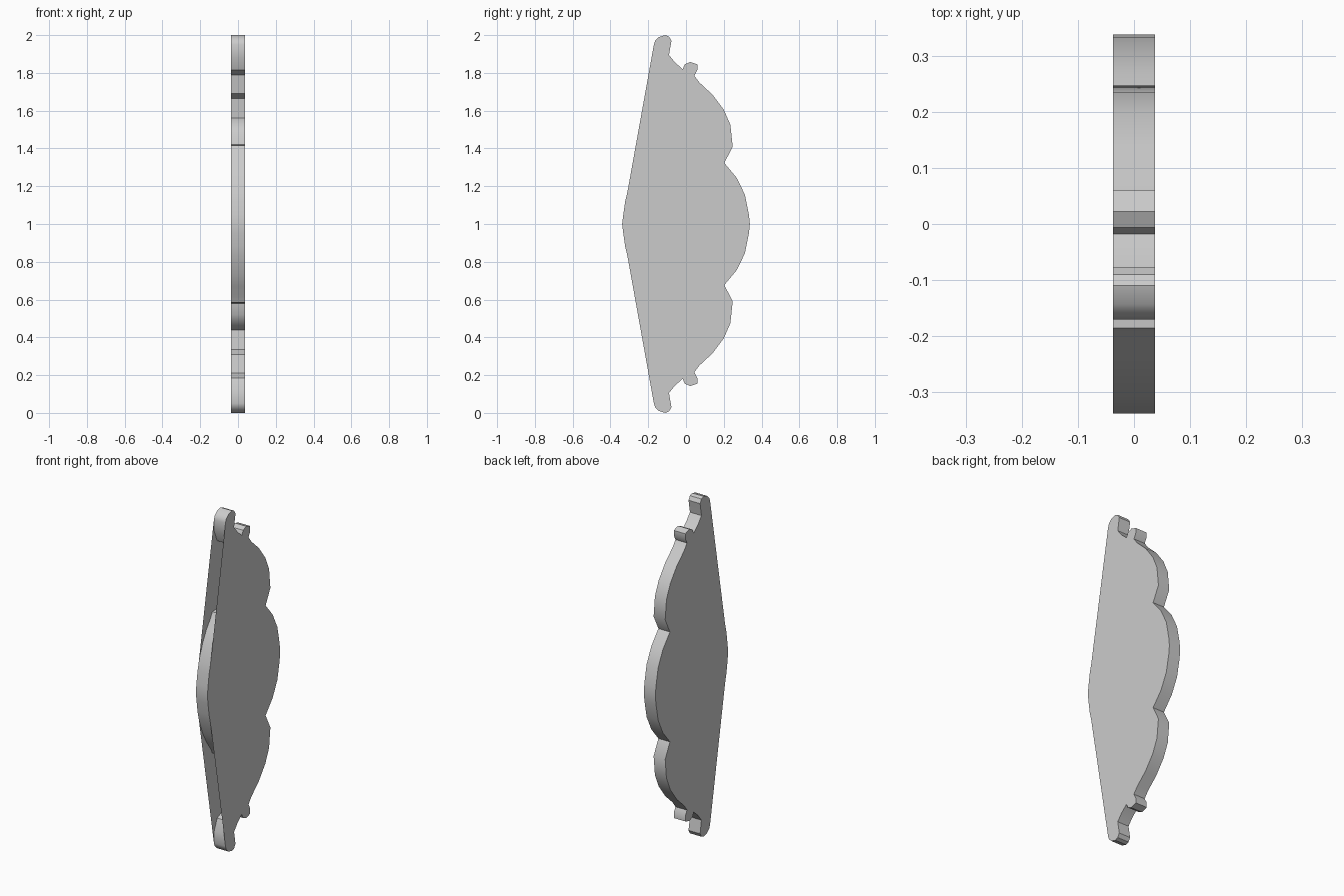
import bpy, bmesh, math

if "Cube" in bpy.data.objects:
    bpy.data.objects.remove(bpy.data.objects["Cube"])

T = 0.0375  # half thickness

# Upper half of the scalloped back outline (y, z), tip to middle
BACK = [(-.17, 1.95), (-.163, 1.97), (-.143, 1.99), (-.11, 2.0), (-.09, 1.992),
        (-.077, 1.97), (-.084, 1.93), (-.09, 1.895), (-.058, 1.855), (-.018, 1.82),
        (-.006, 1.845), (.022, 1.858), (.06, 1.845), (.06, 1.815), (.044, 1.785),
        (.07, 1.75), (.14, 1.685), (.2, 1.605), (.235, 1.525), (.247, 1.41),
        (.203, 1.323), (.268, 1.245), (.312, 1.155), (.333, 1.05)]
# Upper half of the front rim, which dips in behind the flat sides
LOBE = [(-.31, 1.17), (-.322, 1.12), (-.332, 1.05)]
RIM = [(-.17, 1.95), (-.167, 1.88), (-.14, 1.815), (-.085, 1.79), (-.07, 1.69),
       (-.02, 1.665), (-.01, 1.56), (-.07, 1.53), (-.1, 1.48), (-.11, 1.42),
       (-.185, 1.415), (-.2, 1.385), (-.24, 1.33), (-.275, 1.265)] + LOBE


def mirrored(half, middle):
    """Complete a half outline by reflecting it about z = 1."""
    return half + [middle] + [(y, 2 - z) for y, z in reversed(half)]


back = mirrored(BACK, (.338, 1.0))
rim = mirrored(RIM, (-.338, 1.0))[::-1]                  # bottom to top
hull = mirrored([RIM[0]] + LOBE, (-.338, 1.0))[::-1]     # straight front edge of sides

bm = bmesh.new()
cache = {}


def vert(x, p):
    key = (x, round(p[0], 4), round(p[1], 4))
    if key not in cache:
        cache[key] = bm.verts.new((x, p[0], p[1]))
    return cache[key]


# Edge walls: scalloped back and recessed front rim
for path in (back, rim):
    for a, b in zip(path, path[1:]):
        bm.faces.new([vert(-T, a), vert(T, a), vert(T, b), vert(-T, b)])

# Flat sides, spanning straight across the front hollows
side = back + hull[1:-1]
bm.faces.new([vert(T, p) for p in reversed(side)])
bm.faces.new([vert(-T, p) for p in side])

mesh = bpy.data.meshes.new("scalloped_plate")
bm.to_mesh(mesh)
bm.free()
plate = bpy.data.objects.new("scalloped_plate", mesh)
bpy.context.collection.objects.link(plate)
bpy.context.view_layer.objects.active = plate
plate.select_set(True)
bpy.ops.object.shade_smooth_by_angle(angle=math.radians(35))
